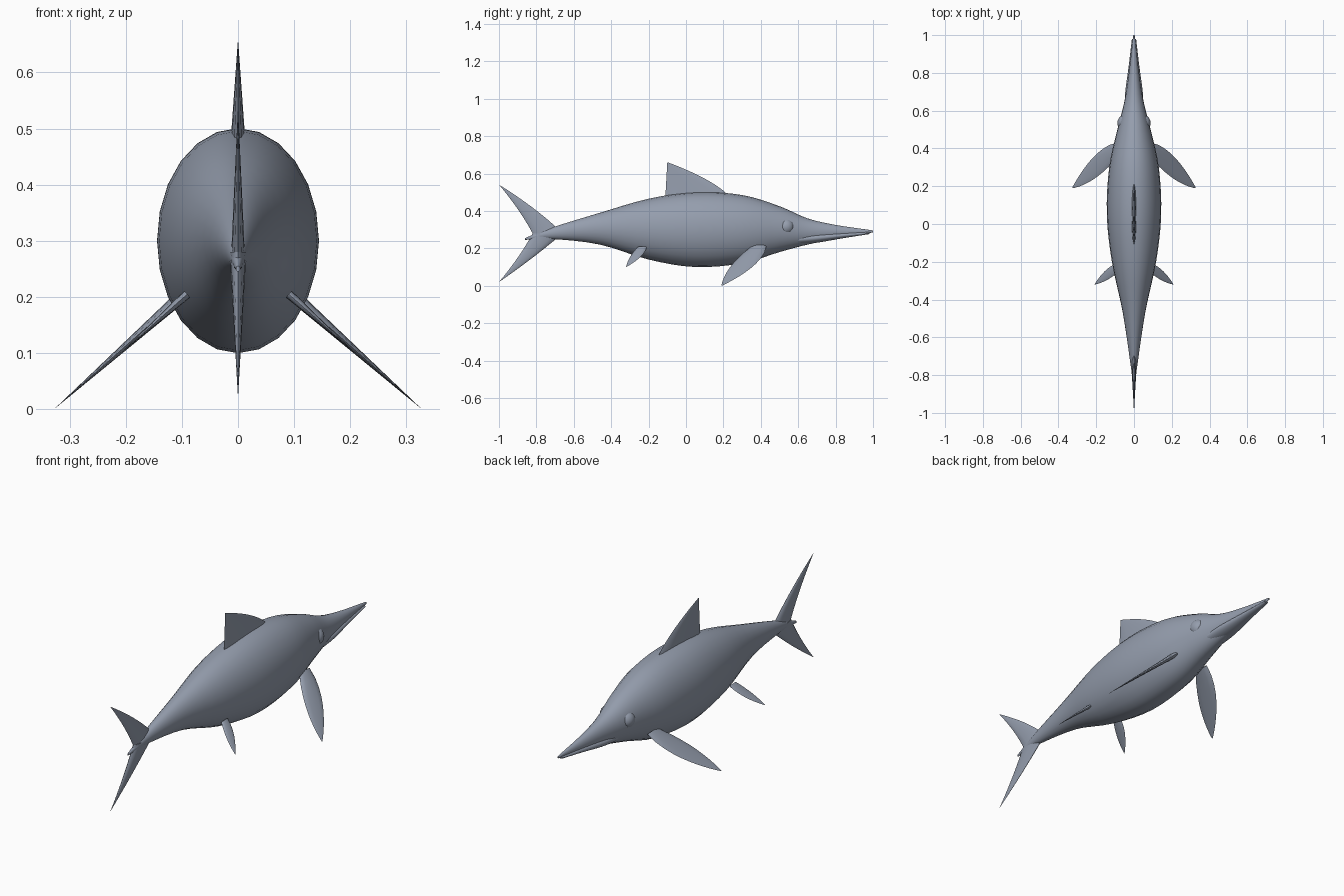
import bpy, bmesh, math
from mathutils import Vector

cube = bpy.data.objects.get("Cube")
if cube:
    bpy.data.objects.remove(cube)

skin = bpy.data.materials.new("slate_grey_skin")
skin.use_nodes = True
skin.diffuse_color = (0.3, 0.34, 0.42, 1)
shader = skin.node_tree.nodes["Principled BSDF"]
shader.inputs["Base Color"].default_value = skin.diffuse_color


def finish(name, bm):
    """Turn a bmesh into a smooth shaded object."""
    bmesh.ops.recalc_face_normals(bm, faces=bm.faces)
    mesh = bpy.data.meshes.new(name)
    bm.to_mesh(mesh)
    bm.free()
    mesh.materials.append(skin)
    obj = bpy.data.objects.new(name, mesh)
    bpy.context.collection.objects.link(obj)
    bpy.ops.object.select_all(action='DESELECT')
    bpy.context.view_layer.objects.active = obj
    obj.select_set(True)
    bpy.ops.object.shade_smooth_by_angle(angle=math.radians(50))


def loft(name, rings):
    """Skin closed rings of equal length and cap both ends."""
    bm = bmesh.new()
    rows = [[bm.verts.new(point) for point in ring] for ring in rings]
    for lower, upper in zip(rows, rows[1:]):
        for i in range(len(lower)):
            bm.faces.new((lower[i - 1], lower[i], upper[i], upper[i - 1]))
    bm.faces.new(rows[0])
    bm.faces.new(rows[-1])
    finish(name, bm)


def smooth(stations, steps=4):
    """Sample a Catmull-Rom curve through the stations."""
    points = [Vector(station) for station in stations]
    last = len(points) - 1
    samples = []
    for i in range(last):
        start, end = points[i], points[i + 1]
        leave = (end - points[max(i - 1, 0)]) / 2
        arrive = (points[min(i + 2, last)] - start) / 2
        for k in range(steps):
            t = k / steps
            ease = t * t * (3 - 2 * t)
            samples.append(start.lerp(end, ease) + leave * t * (1 - t) ** 2
                           - arrive * t * t * (1 - t))
    return samples + [points[last]]


def tube(name, stations, width_ratio, sides=24):
    """Elliptical body from stations of (y, top, bottom)."""
    rings = []
    for y, top, bottom in smooth(stations):
        middle, radius = (top + bottom) / 2, (top - bottom) / 2
        ring = []
        for i in range(sides):
            angle = math.tau * i / sides
            ring.append((radius * width_ratio * math.cos(angle), y,
                         middle + radius * math.sin(angle)))
        rings.append(ring)
    loft(name, rings)


def fin(name, root_z, lead, trail, tip, bow_lead, bow_trail, thickness, splay=0, steps=12, sides=12):
    """Lens-section blade tapering to a tip; splay tilts it sideways as it drops."""
    tip_y, tip_z = tip
    normal = Vector((1, 0, splay)).normalized()
    root_x = splay * 0.08
    rings = []
    for k in range(steps + 1):
        # Sections crowd together near the rounded tip
        t = 0.995 * (1 - (1 - k / steps) ** 2)
        swell = math.sin(math.pi * t) ** 0.8
        front = lead + (tip_y - lead) * t + bow_lead * swell
        back = trail + (tip_y - trail) * t - bow_trail * swell
        z = root_z + (tip_z - root_z) * t
        x = root_x + splay * (root_z - z)
        ring = []
        for i in range(sides):
            angle = math.tau * i / sides
            y = (front + back) / 2 + (front - back) / 2 * math.cos(angle)
            offset = normal * thickness * (1 - t) * math.sin(angle)
            ring.append(Vector((x, y, z)) + offset)
        rings.append(ring)
    loft(name, rings)


# Spindle-shaped body with a long snout
tube("body", [
    (-0.86, 0.255, 0.245), (-0.72, 0.31, 0.25), (-0.46, 0.39, 0.22), (-0.2, 0.465, 0.14),
    (0.05, 0.5, 0.1), (0.3, 0.485, 0.12), (0.5, 0.425, 0.18), (0.65, 0.36, 0.22),
    (0.8, 0.325, 0.25), (0.97, 0.3, 0.28), (1, 0.295, 0.285)], width_ratio=0.72)

# Lower jaw standing slightly proud of the snout
tube("lower_jaw", [
    (0.6, 0.275, 0.22), (0.7, 0.28, 0.23), (0.84, 0.284, 0.254), (0.98, 0.288, 0.276)],
    width_ratio=1.85)

# Fins on the centre line
fin("dorsal_fin", root_z=0.48, lead=0.23, trail=-0.11, tip=(-0.1, 0.66),
    bow_lead=0.04, bow_trail=0, thickness=0.013)
fin("tail_upper_lobe", root_z=0.28, lead=-0.66, trail=-0.82, tip=(-1, 0.54),
    bow_lead=0.02, bow_trail=-0.01, thickness=0.012)
fin("tail_lower_lobe", root_z=0.28, lead=-0.66, trail=-0.82, tip=(-1, 0.02),
    bow_lead=0.01, bow_trail=-0.01, thickness=0.015)

# Paired flippers and bulging eyes
for side, sign in (("left", 1), ("right", -1)):
    fin(side + "_front_flipper", root_z=0.21, lead=0.43, trail=0.35, tip=(0.19, 0),
        bow_lead=0.05, bow_trail=0.03, thickness=0.012, splay=sign * 1.13)
    fin(side + "_hind_flipper", root_z=0.205, lead=-0.21, trail=-0.26, tip=(-0.32, 0.1),
        bow_lead=0.02, bow_trail=0.01, thickness=0.008, splay=sign * 1.13)

    eye = bmesh.new()
    bmesh.ops.create_uvsphere(eye, u_segments=20, v_segments=12, radius=0.045)
    bmesh.ops.translate(eye, verts=eye.verts, vec=(sign * 0.043, 0.535, 0.315))
    finish(side + "_eye", eye)
